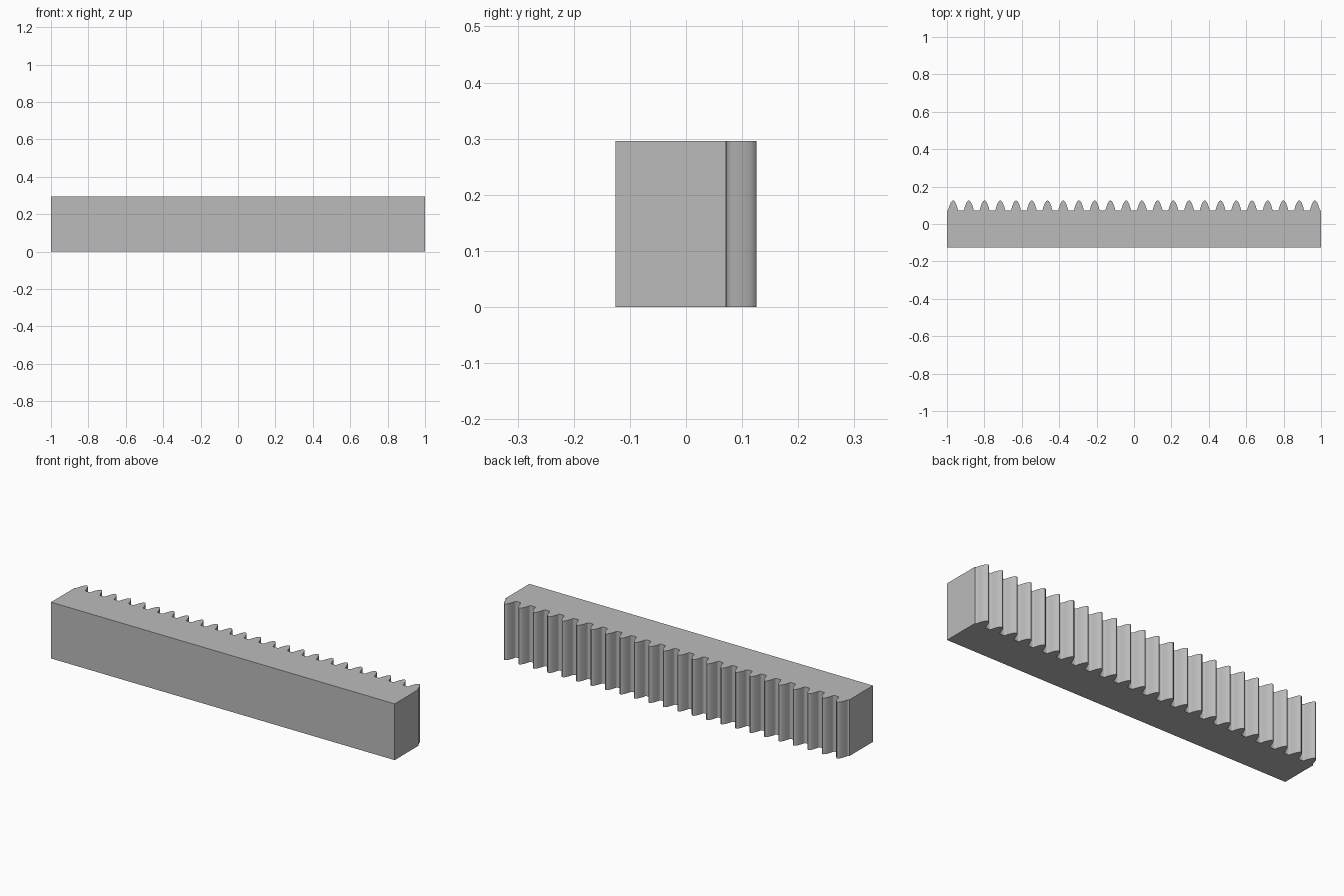
import bpy
import bmesh
import math

cube = bpy.data.objects.get("Cube")
if cube:
    bpy.data.objects.remove(cube, do_unlink=True)

# Rack dimensions
HALF_LENGTH, HEIGHT = 1.0, 0.296
BACK, ROOT, TIP = -0.126, 0.071, 0.126
TEETH, PITCH = 24, 0.0841
HALF_TOOTH, FILLET, STEPS = 0.027, 0.004, 7

# Plain grey metal
steel = bpy.data.materials.new("grey steel")
steel.use_nodes = True
grey = (0.5, 0.5, 0.5, 1)
steel.diffuse_color = grey
steel.node_tree.nodes["Principled BSDF"].inputs["Base Color"].default_value = grey


def tooth_profile(cx):
    """Rounded tooth with a small fillet at each foot, from left to right."""
    half = [(HALF_TOOTH + FILLET, ROOT), (HALF_TOOTH + FILLET * 0.3, ROOT + FILLET * 0.35)]
    for i in range(1, STEPS + 1):
        w = math.cos(math.pi / 2 * i / STEPS)
        half.append((HALF_TOOTH * w, ROOT + (TIP - ROOT) * (1 - w * w)))
    left = [(cx - x, y) for x, y in half]
    right = [(cx + x, y) for x, y in reversed(half[:-1])]
    return left + right


# Outline of the bar with its row of teeth
outline = [(HALF_LENGTH, ROOT), (HALF_LENGTH, BACK), (-HALF_LENGTH, BACK), (-HALF_LENGTH, ROOT)]
for n in range(TEETH):
    outline += tooth_profile((n - (TEETH - 1) / 2) * PITCH)

# Extrude the outline upwards
bm = bmesh.new()
base = bm.faces.new([bm.verts.new((x, y, 0)) for x, y in outline])
top = bmesh.ops.extrude_face_region(bm, geom=[base], use_keep_orig=True)
bmesh.ops.translate(bm, vec=(0, 0, HEIGHT),
                    verts=[v for v in top["geom"] if isinstance(v, bmesh.types.BMVert)])
bmesh.ops.recalc_face_normals(bm, faces=bm.faces)
mesh = bpy.data.meshes.new("gear_rack")
bm.to_mesh(mesh)
bm.free()
mesh.materials.append(steel)

rack = bpy.data.objects.new("gear_rack", mesh)
bpy.context.collection.objects.link(rack)
bpy.ops.object.select_all(action="DESELECT")
rack.select_set(True)
bpy.context.view_layer.objects.active = rack
bpy.ops.object.shade_smooth_by_angle(angle=math.radians(45))
